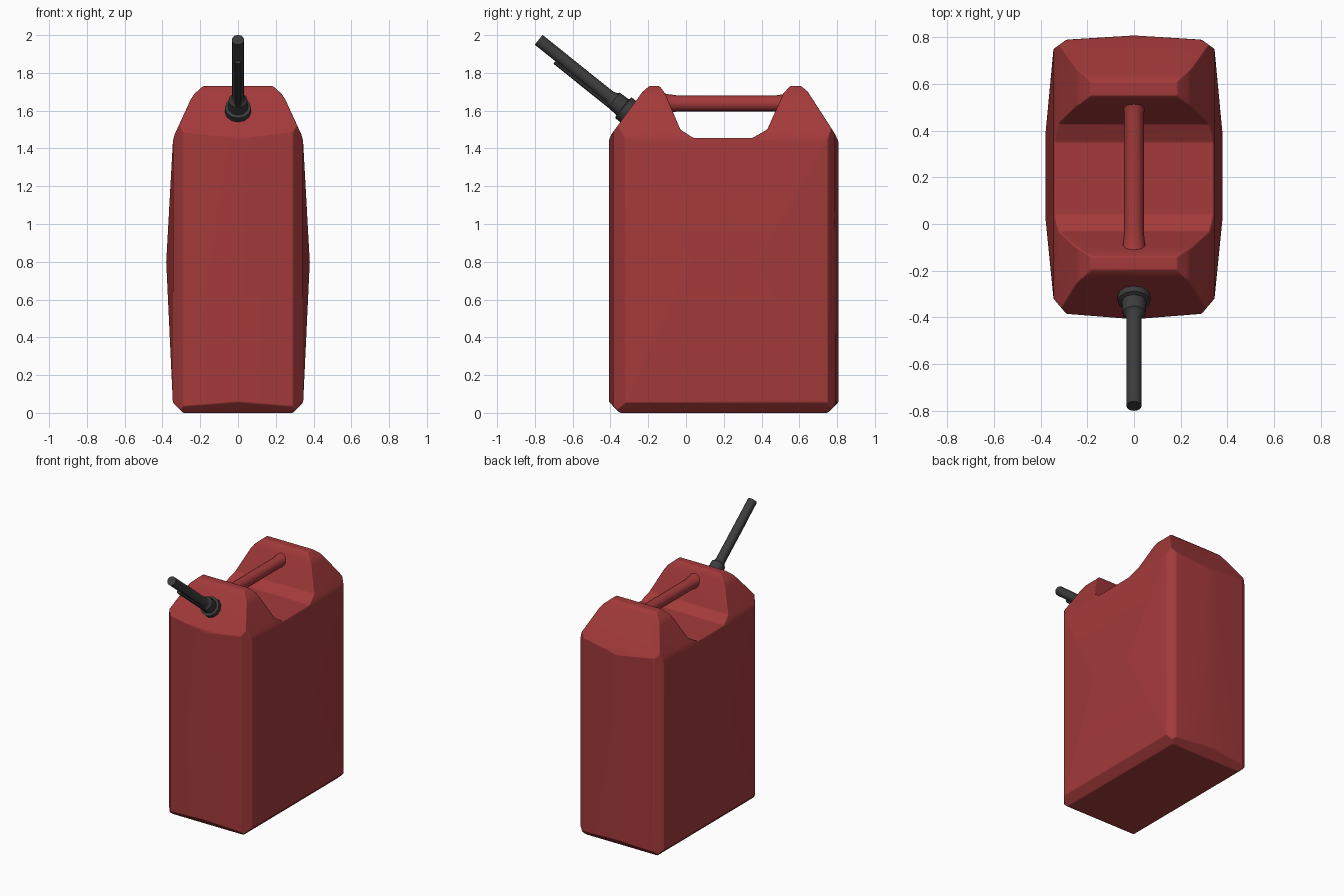
import bpy, bmesh, math
from mathutils import Vector

if "Cube" in bpy.data.objects:
    bpy.data.objects.remove(bpy.data.objects["Cube"])


def material(name, rgb):
    m = bpy.data.materials.new(name)
    m.diffuse_color = (*rgb, 1)
    m.use_nodes = True
    m.node_tree.nodes["Principled BSDF"].inputs["Base Color"].default_value = m.diffuse_color
    return m


RED = material("red plastic", (0.37, 0.042, 0.043))
BLACK = material("black plastic", (0.045, 0.045, 0.045))


def finish(name, bm, mat, angle):
    bmesh.ops.recalc_face_normals(bm, faces=bm.faces)
    me = bpy.data.meshes.new(name)
    bm.to_mesh(me)
    bm.free()
    me.materials.append(mat)
    ob = bpy.data.objects.new(name, me)
    bpy.context.collection.objects.link(ob)
    bpy.ops.object.select_all(action='DESELECT')
    ob.select_set(True)
    bpy.context.view_layer.objects.active = ob
    bpy.ops.object.shade_smooth_by_angle(angle=math.radians(angle))
    return ob


def prism(name, pts, place, lo, hi):
    """Extrude a 2D outline between lo and hi along the remaining axis."""
    bm = bmesh.new()
    a = [bm.verts.new(place(p, q, lo)) for p, q in pts]
    b = [bm.verts.new(place(p, q, hi)) for p, q in pts]
    n = len(pts)
    bm.faces.new(a)
    bm.faces.new(b)
    for i in range(n):
        bm.faces.new((a[i], a[(i + 1) % n], b[(i + 1) % n], b[i]))
    return finish(name, bm, RED, 30)


def lathe(name, start, direction, rings, mat, sides=12):
    """Closed turned part: rings are (distance along the axis, radius)."""
    d = Vector(direction).normalized()
    u = Vector((1, 0, 0))
    v = d.cross(u)
    bm = bmesh.new()
    loops = []
    for t, r in rings:
        c = Vector(start) + d * t
        loops.append([bm.verts.new(c + (u * math.cos(k * math.tau / sides)
                                        + v * math.sin(k * math.tau / sides)) * r)
                      for k in range(sides)])
    for a, b in zip(loops, loops[1:]):
        for k in range(sides):
            j = (k + 1) % sides
            bm.faces.new((a[k], a[j], b[j], b[k]))
    bm.faces.new(loops[0])
    bm.faces.new(loops[-1])
    return finish(name, bm, mat, 40)


def mirrored(half):
    return half + [(-x, q) for x, q in reversed(half) if x > 0]


# Can body: side outline with the handle valley, trimmed by front and top outlines
side = [(-0.35, 0), (-0.45, 0.10), (-0.45, 1.37), (-0.41, 1.44), (-0.395, 1.475),
        (-0.23, 1.70), (-0.195, 1.73), (-0.14, 1.73), (-0.11, 1.69), (-0.03, 1.50),
        (0.04, 1.455), (0.35, 1.455), (0.43, 1.50), (0.515, 1.69), (0.55, 1.73),
        (0.61, 1.73), (0.645, 1.70), (0.79, 1.475), (0.805, 1.44), (0.85, 1.37),
        (0.85, 0.10), (0.75, 0)]
front = mirrored([(0.23, -0.06), (0.345, 0.055), (0.38, 0.80), (0.345, 1.44),
                  (0.335, 1.475), (0.25, 1.66), (0.23, 1.69), (0.185, 1.73), (0.14, 1.77)])
top = mirrored([(0, -0.408), (0.29, -0.385), (0.345, -0.32), (0.38, 0.03),
                (0.38, 0.38), (0.345, 0.75), (0.29, 0.79), (0, 0.808)])

body = prism("can_body", side, lambda p, q, e: (e, p, q), -1, 1)
for outline, place, lo, hi in ((front, lambda p, q, e: (p, e, q), -1.2, 1.2),
                               (top, lambda p, q, e: (p, q, e), -0.2, 2.1)):
    cutter = prism("trim_helper", outline, place, lo, hi)
    cutter.hide_render = True
    bpy.context.view_layer.objects.active = body
    mod = body.modifiers.new("trim", 'BOOLEAN')
    mod.operation, mod.solver, mod.object = 'INTERSECT', 'EXACT', cutter
    bpy.ops.object.modifier_apply(modifier=mod.name)
    bpy.data.objects.remove(cutter)

# Soften the moulded edges
bm = bmesh.new()
bm.from_mesh(body.data)
bmesh.ops.remove_doubles(bm, verts=bm.verts, dist=0.002)
bm.to_mesh(body.data)
bm.free()
bevel = body.modifiers.new("soft_edges", 'BEVEL')
bevel.width, bevel.segments = 0.015, 2
bevel.limit_method, bevel.angle_limit = 'ANGLE', math.radians(25)
bpy.ops.object.select_all(action='DESELECT')
body.select_set(True)
bpy.context.view_layer.objects.active = body
bpy.ops.object.modifier_apply(modifier=bevel.name)
bpy.ops.object.shade_smooth_by_angle(angle=math.radians(60))
body.modifiers.new("even_shading", 'WEIGHTED_NORMAL').keep_sharp = True

# Carrying handle, flared into both humps
lathe("handle", (0, -0.13, 1.638), (0, 1, 0),
      [(0, 0.058), (0.03, 0.05), (0.09, 0.042), (0.60, 0.042), (0.64, 0.048), (0.68, 0.056)], RED, 16)

# Pouring spout with stepped collar, and the vent tube beneath it
axis = Vector((0, -0.78, 0.625)).normalized()
tip = Vector((0, -0.78, 1.975))
base = tip - axis * 0.66
lathe("spout", base, axis,
      [(0, 0.07), (0.085, 0.07), (0.09, 0.053), (0.15, 0.05), (0.155, 0.042),
       (0.18, 0.033), (0.66, 0.033)], BLACK)
under = Vector((0, -axis.z, axis.y))
lathe("vent_tube", base + under * 0.034 + axis * 0.1, axis, [(0, 0.016), (0.42, 0.016)], BLACK, 8)
